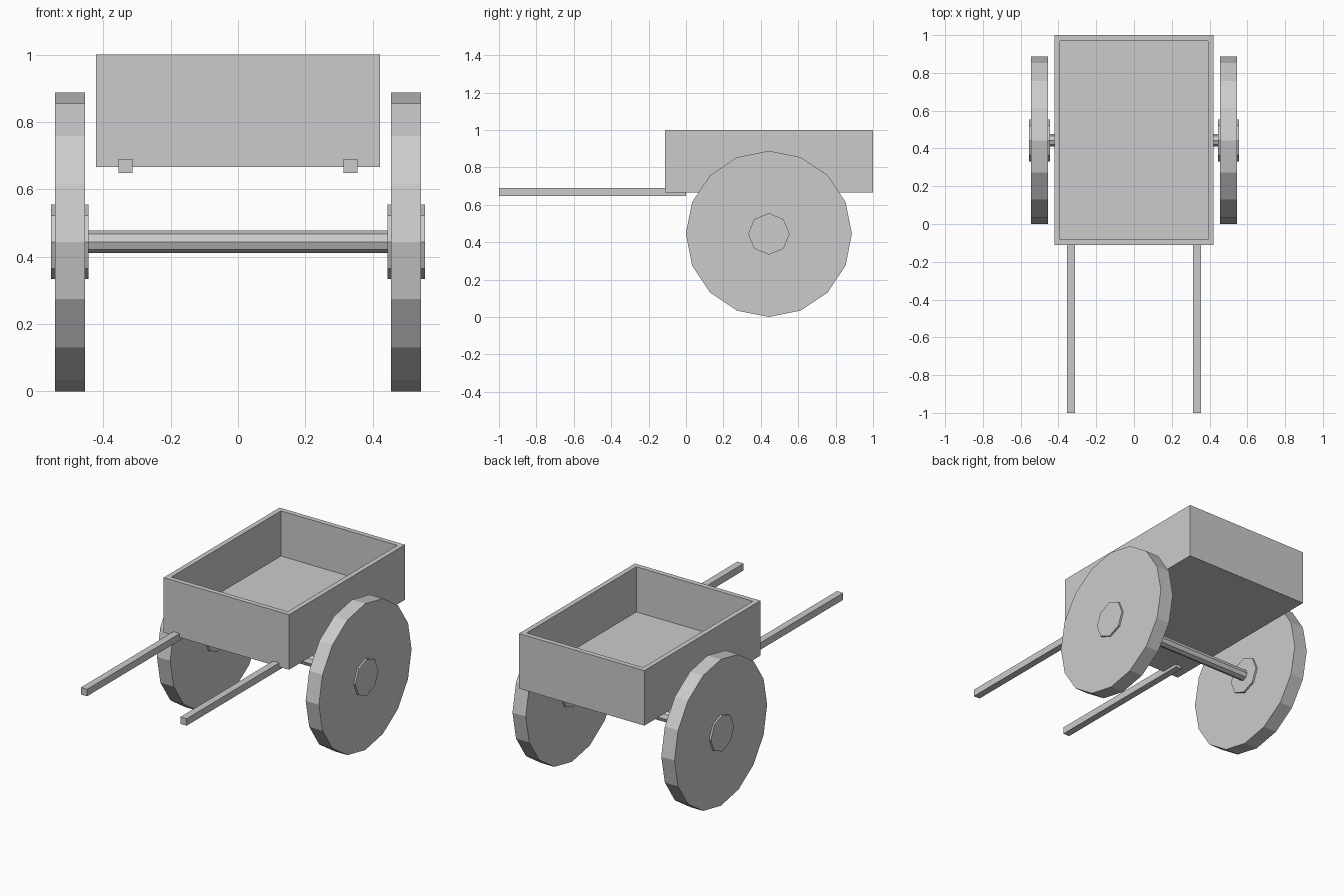
import bpy, bmesh
from mathutils import Matrix
from math import radians

if "Cube" in bpy.data.objects:
    bpy.data.objects.remove(bpy.data.objects["Cube"])


def add_object(name, bm):
    bmesh.ops.recalc_face_normals(bm, faces=bm.faces)
    mesh = bpy.data.meshes.new(name)
    bm.to_mesh(mesh)
    bm.free()
    obj = bpy.data.objects.new(name, mesh)
    bpy.context.collection.objects.link(obj)
    return obj


def box_mesh(lo, hi):
    bm = bmesh.new()
    bmesh.ops.create_cube(bm, size=1)
    for v in bm.verts:
        v.co = [(l + h) / 2 + c * (h - l) for l, h, c in zip(lo, hi, v.co)]
    return bm


def x_cylinder(name, x0, x1, radius, sides):
    # Cylinder along x on the axle line, with a vertex pointing straight up
    bm = bmesh.new()
    bmesh.ops.create_cone(bm, cap_ends=True, segments=sides, radius1=radius,
                          radius2=radius, depth=abs(x1 - x0))
    move = Matrix.Translation(((x0 + x1) / 2, AXLE_Y, AXLE_Z))
    bm.transform(move @ Matrix.Rotation(radians(90), 4, 'Y'))
    return add_object(name, bm)


AXLE_Y, AXLE_Z = 0.443, 0.444
WALL, FLOOR = 0.043, 0.06

# Open tray: inset the top face and push it down to the floor
bm = box_mesh((-0.421, -0.112, 0.666), (0.421, 1.0, 1.0))
bm.normal_update()
top = max(bm.faces, key=lambda f: f.calc_center_median().z)
bmesh.ops.inset_region(bm, faces=[top], thickness=WALL)
for v in top.verts:
    v.co.z = 0.666 + FLOOR
# Walls of the cavity
rim = [v.co.copy() for v in top.verts]
deep = list(top.verts)
for v in deep:
    v.co.z = 1.0
result = bmesh.ops.extrude_discrete_faces(bm, faces=[top])
for v in result['faces'][0].verts:
    v.co.z = 0.666 + FLOOR
add_object("cart_tray", bm)

# Axle
x_cylinder("axle", -0.5, 0.5, 0.033, 8)

# Wheels, hubs and pull handles on both sides
for side, s in (("left", -1), ("right", 1)):
    x_cylinder(f"{side}_wheel", s * 0.455, s * 0.544, 0.444, 16)
    x_cylinder(f"{side}_hub", s * 0.444, s * 0.555, 0.111, 8)
    x = s * 0.334
    add_object(f"{side}_handle",
               box_mesh((x - 0.021, -1.0, 0.648), (x + 0.021, 0.0, 0.69)))
